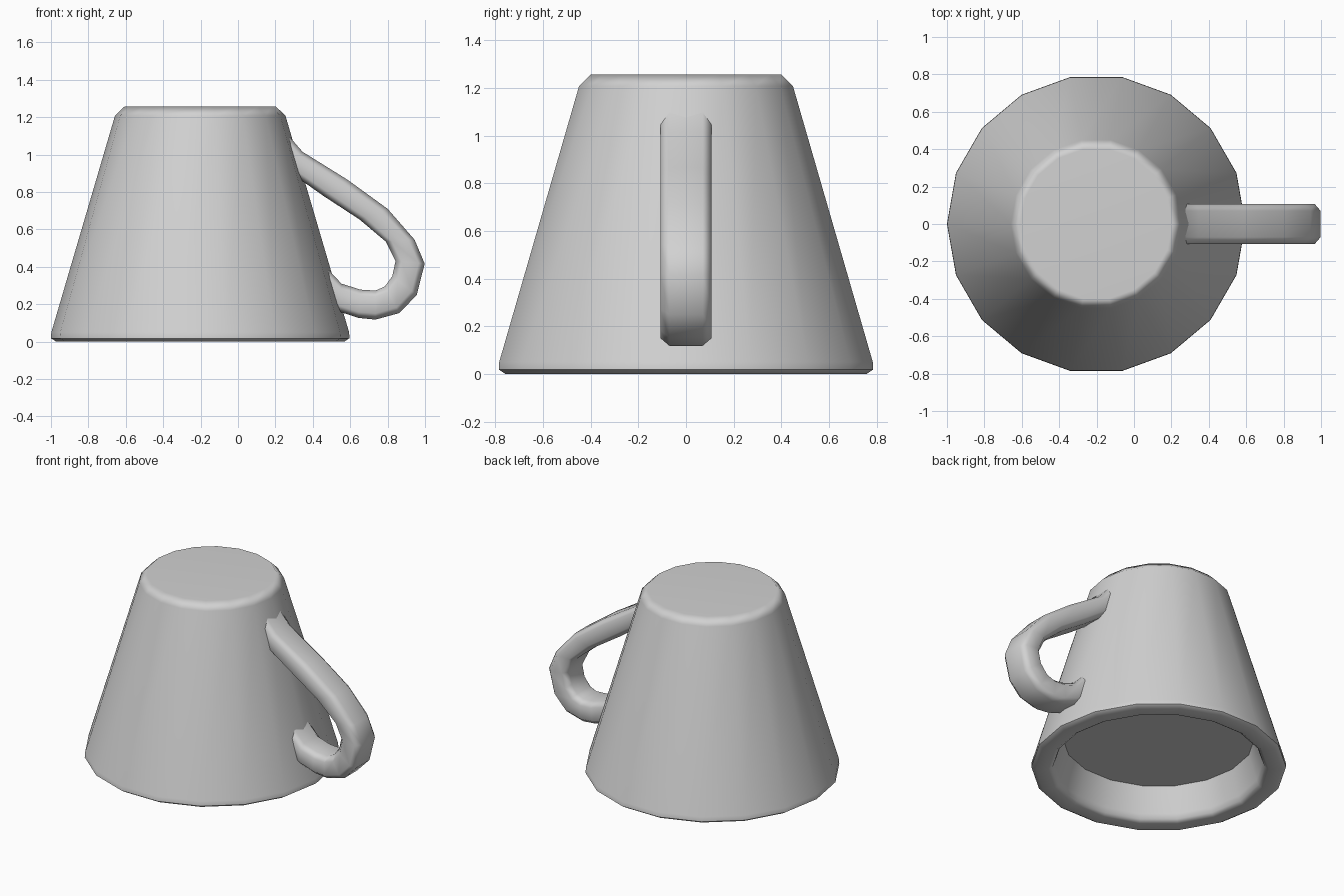
import bpy, bmesh, math

if "Cube" in bpy.data.objects:
    bpy.data.objects.remove(bpy.data.objects["Cube"], do_unlink=True)

# Single plain ceramic colour
grey = bpy.data.materials.new("ceramic_grey")
grey.use_nodes = True
colour = (0.64, 0.64, 0.64, 1.0)
grey.diffuse_color = colour
grey.node_tree.nodes["Principled BSDF"].inputs["Base Color"].default_value = colour


def loft(name, rings, angle):
    """Skin a list of equal-length point rings and cap both ends."""
    bm = bmesh.new()
    loops = [[bm.verts.new(p) for p in ring] for ring in rings]
    n = len(loops[0])
    for a, b in zip(loops, loops[1:]):
        for i in range(n):
            j = (i + 1) % n
            bm.faces.new((a[i], a[j], b[j], b[i]))
    bm.faces.new(loops[0])
    bm.faces.new(loops[-1])
    bmesh.ops.recalc_face_normals(bm, faces=bm.faces)
    mesh = bpy.data.meshes.new(name)
    bm.to_mesh(mesh)
    bm.free()
    mesh.materials.append(grey)
    obj = bpy.data.objects.new(name, mesh)
    bpy.context.collection.objects.link(obj)
    bpy.ops.object.select_all(action='DESELECT')
    obj.select_set(True)
    bpy.context.view_layer.objects.active = obj
    bpy.ops.object.shade_smooth_by_angle(angle=math.radians(angle))
    # Large faces stay flat, only the narrow chamfers blend
    weighted = obj.modifiers.new("weighted_normals", 'WEIGHTED_NORMAL')
    weighted.keep_sharp = True
    return obj


# Upturned cup: (radius, height) from the recessed floor, round the rim, to the base
SIDES = 18
CENTRE_X = -0.202
profile = [(0.60, 0.222), (0.652, 0.05), (0.664, 0.018), (0.69, 0.0), (0.77, 0.0),
           (0.798, 0.018), (0.796, 0.05), (0.456, 1.207), (0.405, 1.257)]
cup_rings = []
for r, z in profile:
    cup_rings.append([(CENTRE_X + r * math.cos(math.tau * i / SIDES),
                       r * math.sin(math.tau * i / SIDES), z) for i in range(SIDES)])
loft("cup_body", cup_rings, 60)

# Handle: outer and inner outline in x and z, ends buried in the cup wall
outer = [(0.25, 1.125), (0.345, 1.015), (0.585, 0.866), (0.80, 0.71),
         (0.944, 0.545), (0.998, 0.417), (0.956, 0.25), (0.863, 0.153),
         (0.735, 0.118), (0.644, 0.127), (0.543, 0.16), (0.43, 0.25)]
inner = [(0.19, 0.99), (0.25, 0.925), (0.46, 0.777), (0.65, 0.653),
         (0.79, 0.535), (0.842, 0.43), (0.825, 0.35), (0.785, 0.295),
         (0.735, 0.273), (0.655, 0.278), (0.553, 0.31), (0.465, 0.405)]
# Octagonal section: (sideways offset, position between outlines from -1 to 1)
section = [(0.07, 1), (0.108, 0.58), (0.108, -0.58), (0.07, -1),
           (-0.07, -1), (-0.108, -0.58), (-0.108, 0.58), (-0.07, 1)]
handle_rings = []
for (ox, oz), (ix, iz) in zip(outer, inner):
    ring = []
    for y, t in section:
        k = (t + 1) / 2
        ring.append((ix + (ox - ix) * k, y, iz + (oz - iz) * k))
    handle_rings.append(ring)
loft("handle", handle_rings, 60)
